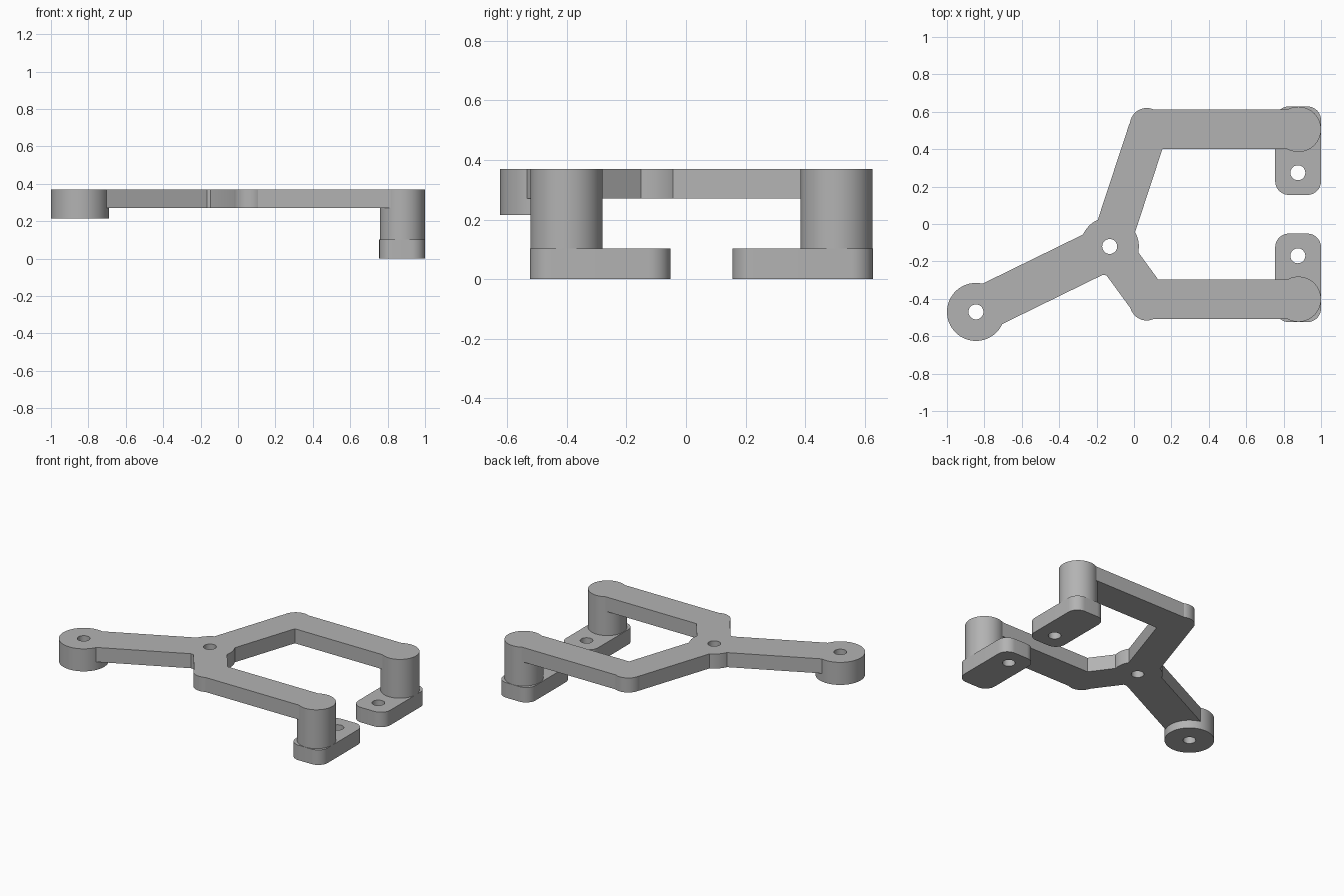
import bpy, bmesh, math
from mathutils import Vector, Matrix

cube = bpy.data.objects.get("Cube")
if cube:
    bpy.data.objects.remove(cube, do_unlink=True)

grey = bpy.data.materials.new("plain grey")
grey.use_nodes = True
GREY = (0.45, 0.45, 0.45, 1)
grey.diffuse_color = GREY
grey.node_tree.nodes["Principled BSDF"].inputs["Base Color"].default_value = GREY

# Main heights and plan positions
TOP, ARM_Z, PAD_Z, FOOT_Z = 0.37, 0.27, 0.215, 0.103
HUB = Vector((-0.13, -0.12))
PAD = Vector((-0.845, -0.47))
MID_Y = 0.052      # the two prongs mirror about this line
HOLE = 0.04


def finish(bm, name):
    mesh = bpy.data.meshes.new(name)
    bm.to_mesh(mesh)
    bm.free()
    mesh.materials.append(grey)
    ob = bpy.data.objects.new(name, mesh)
    bpy.context.collection.objects.link(ob)
    return ob


def disc(name, centre, radius, z0, z1, sides=64):
    bm = bmesh.new()
    place = Matrix.Translation((centre[0], centre[1], (z0 + z1) / 2))
    bmesh.ops.create_cone(bm, cap_ends=True, segments=sides, radius1=radius,
                          radius2=radius, depth=z1 - z0, matrix=place)
    return finish(bm, name)


def block(name, centre, size, z0, z1, angle=0, corner=0):
    bm = bmesh.new()
    bmesh.ops.create_cube(bm, size=1)
    bmesh.ops.scale(bm, vec=(size[0], size[1], z1 - z0), verts=bm.verts)
    if corner:
        upright = [e for e in bm.edges
                   if abs(e.verts[0].co.z - e.verts[1].co.z) > 0.01]
        bmesh.ops.bevel(bm, geom=upright, offset=corner, segments=12,
                        profile=0.5, affect='EDGES')
    place = Matrix.Translation((centre[0], centre[1], (z0 + z1) / 2))
    bm.transform(place @ Matrix.Rotation(angle, 4, 'Z'))
    return finish(bm, name)


def bar(name, a, b, width):
    d = b - a
    return block(name, (a + b) / 2, (d.length, width), ARM_Z, TOP,
                 math.atan2(d.y, d.x))


def combine(target, tool, operation):
    mod = target.modifiers.new(operation.lower(), 'BOOLEAN')
    mod.operation, mod.solver, mod.object = operation, 'EXACT', tool
    bpy.context.view_layer.objects.active = target
    bpy.ops.object.modifier_apply(modifier=mod.name)
    bpy.data.objects.remove(tool, do_unlink=True)


def drill(target, centre):
    combine(target, disc("drill", centre, HOLE, -0.1, 0.5, 32), 'DIFFERENCE')


# Frame: hub, tail arm and tail pad
frame = disc("frame", HUB, 0.156, ARM_Z, TOP)
pieces = [bar("tail_arm", PAD, HUB, 0.24),
          disc("tail_pad", PAD, 0.155, PAD_Z, TOP)]
feet = []

# Two prongs: slanted arm, rounded elbow, straight arm, post and foot
for side, label in ((1, "left"), (-1, "right")):
    def across(x, offset):
        return Vector((x, MID_Y + side * offset))
    elbow, end = across(0.076, 0.454), across(0.879, 0.454)
    pieces += [bar("slanted_arm", HUB, elbow, 0.21),
               disc("elbow", across(0.068, 0.478), 0.09, ARM_Z, TOP),
               bar("straight_arm", elbow, end, 0.21),
               disc("post", end, 0.121, FOOT_Z, TOP)]
    foot = block(label + "_foot", across(0.8775, 0.34), (0.245, 0.473),
                 0, FOOT_Z, corner=0.073)
    drill(foot, across(0.876, 0.222))
    feet.append(foot)

for piece in pieces:
    combine(frame, piece, 'UNION')
for centre in (HUB, PAD):
    drill(frame, centre)

# Smooth round walls, sharp rims
for ob in [frame] + feet:
    bpy.ops.object.select_all(action='DESELECT')
    ob.select_set(True)
    bpy.context.view_layer.objects.active = ob
    bpy.ops.object.shade_smooth_by_angle(angle=math.radians(25))
